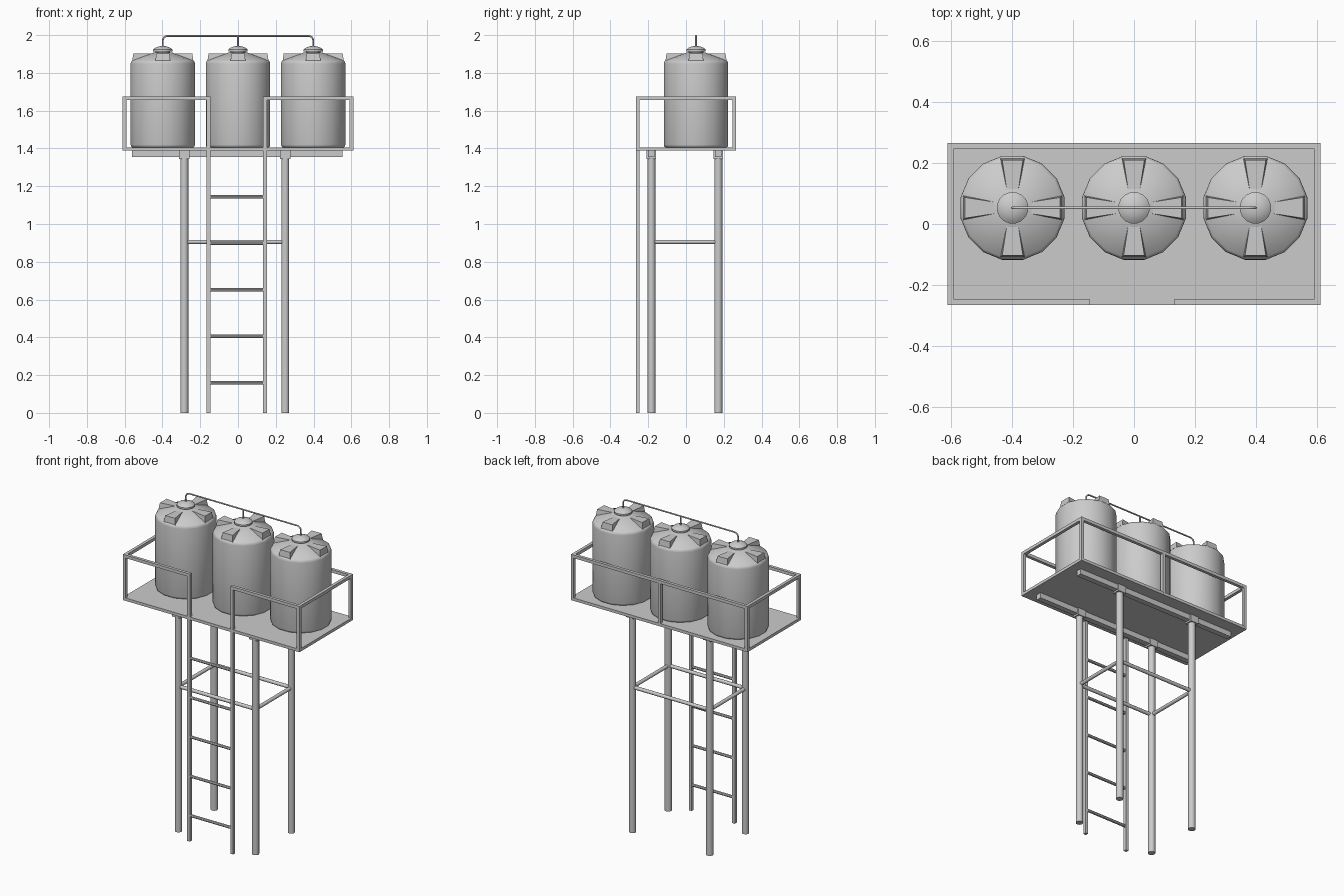
import bpy, bmesh
from math import cos, sin, pi, radians
from mathutils import Vector, Matrix

cube = bpy.data.objects.get("Cube")
if cube:
    bpy.data.objects.remove(cube, do_unlink=True)

grey = bpy.data.materials.new("plain grey")
grey.use_nodes = True
grey.diffuse_color = (0.6, 0.6, 0.6, 1)
grey.node_tree.nodes["Principled BSDF"].inputs["Base Color"].default_value = (0.6, 0.6, 0.6, 1)


def finish(name, bm, smooth=None):
    bmesh.ops.recalc_face_normals(bm, faces=bm.faces)
    mesh = bpy.data.meshes.new(name)
    bm.to_mesh(mesh)
    bm.free()
    mesh.materials.append(grey)
    obj = bpy.data.objects.new(name, mesh)
    bpy.context.collection.objects.link(obj)
    if smooth:
        bpy.ops.object.select_all(action='DESELECT')
        obj.select_set(True)
        bpy.context.view_layer.objects.active = obj
        bpy.ops.object.shade_smooth_by_angle(angle=radians(smooth))
    return obj


def box(name, x, y, z):
    """Box from (min, max) pairs."""
    bm = bmesh.new()
    bmesh.ops.create_cube(bm, size=1)
    for v in bm.verts:
        v.co = [lo + (hi - lo) * (c + 0.5) for c, (lo, hi) in zip(v.co, (x, y, z))]
    return finish(name, bm)


def bar(name, a, b, half=0.01):
    """Square bar along an axis, with square ends reaching past both points."""
    spans = [(min(p, q) - half, max(p, q) + half) for p, q in zip(a, b)]
    return box(name, *spans)


def rod(name, a, b, radius, sides=12):
    a, b = Vector(a), Vector(b)
    bm = bmesh.new()
    turn = (b - a).to_track_quat('Z', 'Y').to_matrix().to_4x4()
    bmesh.ops.create_cone(bm, cap_ends=True, segments=sides, radius1=radius, radius2=radius,
                          depth=(b - a).length, matrix=Matrix.Translation((a + b) / 2) @ turn)
    return finish(name, bm, 40)


def lathe(name, profile, x, y, sides, smooth):
    """Solid of revolution; profile is (radius, height) from bottom to top."""
    bm = bmesh.new()
    rings = []
    for r, z in profile:
        rings.append([bm.verts.new((x + r * cos((i + 0.5) * 2 * pi / sides),
                                    y + r * sin((i + 0.5) * 2 * pi / sides), z))
                      for i in range(sides)])
    for low, high in zip(rings, rings[1:]):
        for i in range(sides):
            j = (i + 1) % sides
            bm.faces.new((low[i], low[j], high[j], high[i]))
    bm.faces.new(rings[0])
    bm.faces.new(rings[-1])
    return finish(name, bm, smooth)


def rib(name, x, y, angle):
    """Flaring raised rib on a tank roof, slightly narrower at its top."""
    bm = bmesh.new()
    rings = []
    for z, inset in ((1.862, 0), (1.903, 0.006)):
        outline = ((0.04, -0.022 + inset), (0.162 - inset, -0.04 + inset),
                   (0.162 - inset, 0.04 - inset), (0.04, 0.022 - inset))
        rings.append([bm.verts.new((px, py, z)) for px, py in outline])
    low, high = rings
    bm.faces.new(low)
    bm.faces.new(high)
    for i in range(4):
        j = (i + 1) % 4
        bm.faces.new((low[i], low[j], high[j], high[i]))
    bm.transform(Matrix.Translation((x, y, 0)) @ Matrix.Rotation(angle, 4, 'Z'))
    return finish(name, bm)


# Platform
box("platform", (-0.611, 0.611), (-0.265, 0.265), (1.388, 1.406))

# Legs, brackets and beams
LEG_X, LEG_Y = (-0.284, 0.25), (-0.183, 0.171)
for row, y in zip(("front", "back"), LEG_Y):
    box(row + "_beam", (-0.56, 0.552), (y - 0.017, y + 0.017), (1.355, 1.389))
    for side, x in zip(("right", "left"), LEG_X):
        rod(f"{row}_{side}_leg", (x, y, 0), (x, y, 1.346), 0.021, 16)
        box(f"{row}_{side}_bracket", (x - 0.028, x + 0.028), (y - 0.025, y + 0.025), (1.345, 1.389))

# Cross braces between the legs
BRACE_Z = 0.905
for row, y in zip(("front", "back"), LEG_Y):
    rod(row + "_brace", (LEG_X[0], y, BRACE_Z), (LEG_X[1], y, BRACE_Z), 0.011)
for side, x in zip(("right", "left"), LEG_X):
    rod(side + "_brace", (x, LEG_Y[0], BRACE_Z), (x, LEG_Y[1], BRACE_Z), 0.011)

# Ladder, whose rails run up into the guard rail
EDGE_X, EDGE_Y, RAIL_Z = 0.601, 0.256, 1.665
LADDER_X = (-0.156, 0.143)
for side, x in zip(("right", "left"), LADDER_X):
    bar(side + "_ladder_rail", (x, -EDGE_Y, 0.01), (x, -EDGE_Y, RAIL_Z), 0.0095)
for i in range(5):
    z = 0.16 + i * 0.2462
    rod(f"ladder_rung_{i + 1}", (LADDER_X[0], -EDGE_Y, z), (LADDER_X[1], -EDGE_Y, z), 0.009, 8)

# Guard rail
for side, x, inner in (("right", -EDGE_X, LADDER_X[0]), ("left", EDGE_X, LADDER_X[1])):
    for row, y in (("front", -EDGE_Y), ("back", EDGE_Y)):
        bar(f"{row}_{side}_post", (x, y, 1.41), (x, y, RAIL_Z), 0.0095)
    bar(side + "_guard_rail", (x, -EDGE_Y, RAIL_Z), (x, EDGE_Y, RAIL_Z), 0.0095)
    bar(f"front_{side}_guard_rail", (x, -EDGE_Y, RAIL_Z), (inner, -EDGE_Y, RAIL_Z), 0.0095)
bar("back_guard_rail", (-EDGE_X, EDGE_Y, RAIL_Z), (EDGE_X, EDGE_Y, RAIL_Z), 0.0095)
bar("back_middle_post", (0, EDGE_Y, 1.41), (0, EDGE_Y, RAIL_Z), 0.0095)

# Tanks with ribbed roofs and lids
TANK_Y = 0.053
TANK = ((0.163, 1.405), (0.171, 1.41), (0.174, 1.42), (0.174, 1.848), (0.172, 1.858),
        (0.165, 1.866), (0.05, 1.908))
LID = ((0.04, 1.89), (0.04, 1.912), (0.052, 1.914), (0.052, 1.924),
       (0.042, 1.932), (0.025, 1.939), (0.008, 1.942))
for label, x in (("right", -0.398), ("middle", 0), ("left", 0.398)):
    lathe(label + "_tank", TANK, x, TANK_Y, 16, 50)
    lathe(label + "_lid", LID, x, TANK_Y, 16, 40)
    for i in range(4):
        rib(f"{label}_roof_rib_{i + 1}", x, TANK_Y, i * pi / 2)

# Vent pipe joining the three lids
PIPE_Z, PIPE_R, BEND = 1.9955, 0.0045, 0.025
path = [(-0.398, 1.935)]
for i in range(6):
    a = i * pi / 10
    path.append((-0.398 + BEND * (1 - cos(a)), PIPE_Z - BEND * (1 - sin(a))))
path += [(-x, z) for x, z in reversed(path)]
curve = bpy.data.curves.new("vent_pipe", 'CURVE')
curve.dimensions = '3D'
curve.bevel_depth = PIPE_R
curve.bevel_resolution = 2
curve.use_fill_caps = True
spline = curve.splines.new('POLY')
spline.points.add(len(path) - 1)
for point, (x, z) in zip(spline.points, path):
    point.co = (x, TANK_Y, z, 1)
curve.materials.append(grey)
bpy.context.collection.objects.link(bpy.data.objects.new("vent_pipe", curve))
rod("middle_vent_pipe", (0, TANK_Y, 1.935), (0, TANK_Y, PIPE_Z), PIPE_R, 8)
